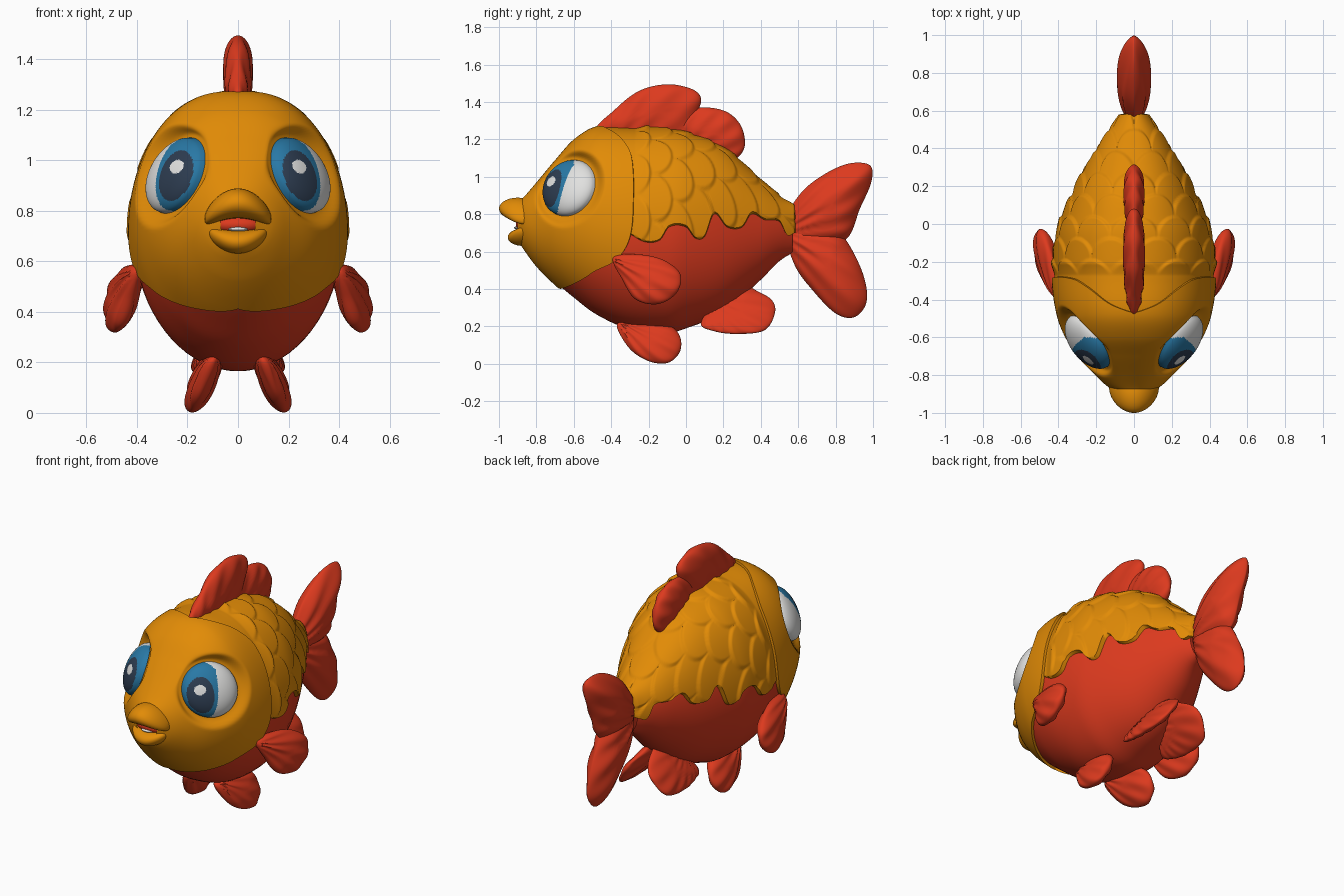
import bpy, bmesh
from math import sin, cos, pi, asin, atan2, sqrt, radians, floor, copysign
from mathutils import Vector

if "Cube" in bpy.data.objects:
    bpy.data.objects.remove(bpy.data.objects["Cube"])


def material(name, rgb):
    m = bpy.data.materials.new(name)
    m.use_nodes = True
    m.diffuse_color = (*rgb, 1)
    m.node_tree.nodes["Principled BSDF"].inputs["Base Color"].default_value = (*rgb, 1)
    return m


ORANGE = material("orange", (0.76, 0.26, 0.002))
RED = material("red", (0.72, 0.042, 0.013))
WHITE = material("white", (0.75, 0.75, 0.74))
BLUE = material("blue", (0.022, 0.19, 0.38))
DARK = material("dark_blue", (0.026, 0.045, 0.08))


def lookup(table, t):
    """Smooth interpolation of rows (t, value, value...)."""
    n = len(table)
    t = min(max(t, table[0][0]), table[-1][0])
    i = max(k for k in range(n - 1) if table[k][0] <= t)
    a, b = table[i], table[i + 1]
    p, q = table[max(i - 1, 0)], table[min(i + 2, n - 1)]
    d = b[0] - a[0]
    f = (t - a[0]) / d
    out = []
    for k in range(1, len(a)):
        ma = (b[k] - p[k]) / (b[0] - p[0]) * d
        mb = (q[k] - a[k]) / (q[0] - a[0]) * d
        g = f * f
        h = g * f
        out.append((2*h - 3*g + 1) * a[k] + (h - 2*g + f) * ma + (3*g - 2*h) * b[k] + (h - g) * mb)
    return out


def grid(name, func, nu, nv, mats, closed=True, rule=None):
    """Surface from func(u, v), both 0..1; closed wraps v."""
    bm = bmesh.new()
    cols = nv if closed else nv + 1
    rows = [[bm.verts.new(func(i / nu, j / nv)) for j in range(cols)] for i in range(nu + 1)]
    for r, s in zip(rows, rows[1:]):
        for j in range(nv):
            k = (j + 1) % cols
            bm.faces.new((r[j], r[k], s[k], s[j]))
    bmesh.ops.remove_doubles(bm, verts=bm.verts, dist=0.00005)
    bmesh.ops.recalc_face_normals(bm, faces=bm.faces)
    if rule:
        for f in bm.faces:
            f.material_index = rule(f.calc_center_median())
    me = bpy.data.meshes.new(name)
    bm.to_mesh(me)
    bm.free()
    for m in mats:
        me.materials.append(m)
    ob = bpy.data.objects.new(name, me)
    bpy.context.collection.objects.link(ob)
    bpy.ops.object.select_all(action='DESELECT')
    ob.select_set(True)
    bpy.context.view_layer.objects.active = ob
    bpy.ops.object.shade_smooth_by_angle(angle=radians(50))
    return ob


# Body profile: y, top, bottom, half width
PROFILE = [(-.9, .84, .68, .05), (-.86, .88, .62, .12), (-.8, .95, .54, .185),
           (-.7, 1.07, .44, .28), (-.6, 1.18, .355, .345), (-.48, 1.25, .265, .39),
           (-.3, 1.255, .185, .415), (-.1, 1.24, .165, .403), (0, 1.22, .19, .38),
           (.2, 1.14, .275, .295), (.4, .97, .45, .185), (.5, .88, .55, .118),
           (.58, .83, .6, .055)]


def skin(y, a, off=0.0):
    top, bottom, w = lookup(PROFILE, y)
    c = cos(a)
    x = copysign(abs(c) ** (.86 if sin(a) > 0 else 1.0), c) * (w + off)
    return Vector((x, y, (top + bottom) / 2 + ((top - bottom) / 2 + off) * sin(a)))


# Rear edge of the head around the body: angle from bottom to top, y
EDGE = [(-90, -.69), (-60, -.63), (-33, -.5), (-19, -.37), (-5, -.3), (15, -.28),
        (45, -.29), (60, -.34), (75, -.42), (90, -.47)]


def head_edge(a):
    return lookup(EDGE, asin(sin(a)) * 180 / pi)[0]


# Red body, starting just under the head shell
def body(u, v):
    start = head_edge(2 * pi * v) - .06
    return skin(start + (.57 - start) * u, 2 * pi * v)


grid("body", body, 56, 72, [RED])

# Eye discs lie in a slanted plane
EYE_Y, EYE_Z, EYE_RY, EYE_RZ = -.622, .94, .134, .15


def eye_plane(y, z):
    return .238 + .72 * (y - EYE_Y) - .45 * (z - EYE_Z)


def eye_radius(y, z):
    dz = z - EYE_Z
    return sqrt(((y - EYE_Y - .17 * dz) / EYE_RY) ** 2 + (dz / EYE_RZ) ** 2)


# Head shell with eye sockets
def head(u, v):
    a = 2 * pi * v
    t = min(u / .97, 1)
    off = .02 if u <= .97 else .02 - 1.2 * (u - .97)
    p = skin(-.9 + (head_edge(a) + .9) * t, a, off)
    k = min(1, max(0, (1.42 - eye_radius(p.y, p.z)) / .36))
    k = k * k * (3 - 2 * k)
    limit = eye_plane(p.y, p.z) - .004
    if abs(p.x) > limit:
        p.x = copysign(abs(p.x) + (limit - abs(p.x)) * k, p.x)
    return p


grid("head", head, 90, 180, [ORANGE])

# Scaly back with a scalloped lower edge: y, z
HEM = [(-.3, .69), (-.22, .65), (-.14, .66), (-.09, .73), (0, .73), (.05, .67), (.1, .68),
       (.15, .8), (.22, .73), (.3, .73), (.35, .8), (.42, .77), (.5, .76), (.54, .69), (.58, .7)]


def scale_height(y, arc):
    """Staggered round scales, each rising toward the tail."""
    pitch, gap, radius = .115, .22, .127
    best = 0
    for i in range(floor((y + .3) / pitch) - 1, floor((y + .3) / pitch) + 3):
        dy = y + .3 - i * pitch
        shift = gap / 2 * (i % 2)
        dq = (arc - shift + gap / 2) % gap - gap / 2
        d = (dy * dy + dq * dq) / radius ** 2
        if d < 1:
            best = max(best, (.5 + .5 * dy / radius) * min(1, (1 - d) * 3))
    return .025 * best


def back(u, v):
    start = head_edge(pi * v) - .06
    y = start + (.585 - start) * u
    top, bottom, w = lookup(PROFILE, y)
    low = asin(max(-.95, min(.95, (2 * lookup(HEM, y)[0] - top - bottom) / (top - bottom))))
    a = low + (pi - 2 * low) * v
    fade = min(1, max(0, (y + .27) / .06))
    off = .006 + fade * scale_height(y, abs(a - pi / 2) * (.12 + .8 * w))
    if v in (0, 1) or u == 1:
        off = -.005
    return skin(y, a, off)


grid("scaly_back", back, 150, 170, [ORANGE], closed=False)


# Eyes: domes on the eye plane, coloured by front-facing ellipses
def inside(p, x, z, rx, rz):
    dx = abs(p.x) - x + .22 * (p.z - z)
    return (dx / rx) ** 2 + ((p.z - z) / rz) ** 2 < 1


def eye_colour(p):
    if p.y > -.6:
        return 0
    if inside(p, .243, .975, .027, .027):
        return 0
    if inside(p, .245, .94, .064, .1):
        return 2
    return 1 if inside(p, .23, .95, .09, .15) else 0


def eye(side):
    def f(u, v):
        r, a = 1 - u, 2 * pi * v
        z = EYE_Z + EYE_RZ * r * sin(a)
        y = EYE_Y + EYE_RY * r * cos(a) + .17 * (z - EYE_Z)
        b = .088 * sqrt(max(0, 1 - r * r))
        return Vector((side * (eye_plane(y, z) + .78 * b), y - .55 * b, z + .15 * b))
    return f


# Full ellipsoid with a parabolic bend, used for the mouth
def blob(name, loc, rad, mat, droop=0, sweep=0):
    def f(u, v):
        a, b = pi * u, 2 * pi * v
        x, s = rad[0] * cos(a), max(0, sin(a)) ** .75
        return Vector((loc[0] + x, loc[1] + rad[1] * s * cos(b) + sweep * x * x,
                       loc[2] + rad[2] * s * sin(b) + droop * x * x))
    return grid(name, f, 32, 28, [mat])


blob("upper_lip", (0, -.9, .83), (.132, .1, .059), ORANGE, -3.6, 2.5)
blob("lower_lip", (0, -.875, .677), (.118, .078, .046), ORANGE, 2.8, 2.5)
blob("mouth_inside", (0, -.855, .745), (.09, .055, .04), RED)
blob("teeth", (0, -.885, .728), (.04, .035, .01), WHITE)


# Fins: inflated outlines in the y-z plane, leaning in x, with ridges from the root
def fin(name, pts, root, thick, lean=(0, 0, 0), side=1, ridges=24, taper=1.0):
    n = len(pts)
    loop = [(i, *pts[i % n]) for i in range(-2, n + 3)]
    cy = sum(p[0] for p in pts) / n
    cz = sum(p[1] for p in pts) / n

    def f(u, v):
        oy, oz = lookup(loop, v * n)
        a = pi * (u - .5)
        r = cos(a)
        y, z = cy + (oy - cy) * r, cz + (oz - cz) * r
        ridge = 1 + .16 * r * sin(ridges * atan2(z - root[1], y - root[0]))
        bulge = copysign(abs(sin(a)) ** taper, a)
        x = lean[0] + lean[1] * (y - root[0]) + lean[2] * (z - root[1])
        return Vector((side * (x + thick * bulge * ridge), y, z))
    return grid(name, f, 30, 96, [RED])


fin("dorsal_fin_front", [(-.48, 1.24), (-.38, 1.36), (-.25, 1.46), (-.1, 1.495), (.03, 1.47),
    (.08, 1.42), (.06, 1.34), (0, 1.19), (-.25, 1.18)], (-.5, .95), .058, ridges=30)
fin("dorsal_fin_rear", [(-.05, 1.28), (.05, 1.365), (.2, 1.355), (.29, 1.28), (.315, 1.17),
    (.27, 1.1), (.2, 1.11), (.05, 1.16)], (-.15, 1.0), .055, ridges=30)
fin("tail_upper", [(.53, .77), (.62, .92), (.75, 1.02), (.88, 1.073), (.985, 1.06), (.99, .97),
    (.93, .83), (.86, .67), (.7, .61), (.55, .65)], (.46, .68), .09, taper=1.4)
fin("tail_lower", [(.53, .72), (.62, .76), (.78, .74), (.87, .64), (.95, .47), (.965, .33),
    (.9, .25), (.8, .27), (.68, .39), (.58, .53)], (.46, .72), .085, taper=1.4)

for label, s in (("left", 1), ("right", -1)):
    grid(label + "_eye", eye(s), 44, 120, [WHITE, BLUE, DARK], rule=eye_colour)
    fin(label + "_pectoral_fin", [(-.39, .57), (-.25, .585), (-.12, .555), (-.03, .48),
        (-.05, .38), (-.15, .32), (-.27, .345), (-.34, .45)], (-.42, .57), .058,
        (.395, .2, -.17), s)
    fin(label + "_pelvic_fin", [(-.37, .2), (-.3, .08), (-.2, .015), (-.1, .005), (-.035, .06),
        (-.03, .14), (-.08, .2), (-.2, .23), (-.32, .23)], (-.38, .24), .056,
        (.09, .05, -.33), s)
    fin(label + "_anal_fin", [(.08, .22), (.15, .175), (.28, .16), (.42, .18), (.475, .27),
        (.46, .34), (.38, .39), (.3, .42), (.18, .36)], (.1, .36), .045,
        (.05, 0, -.6), s)
